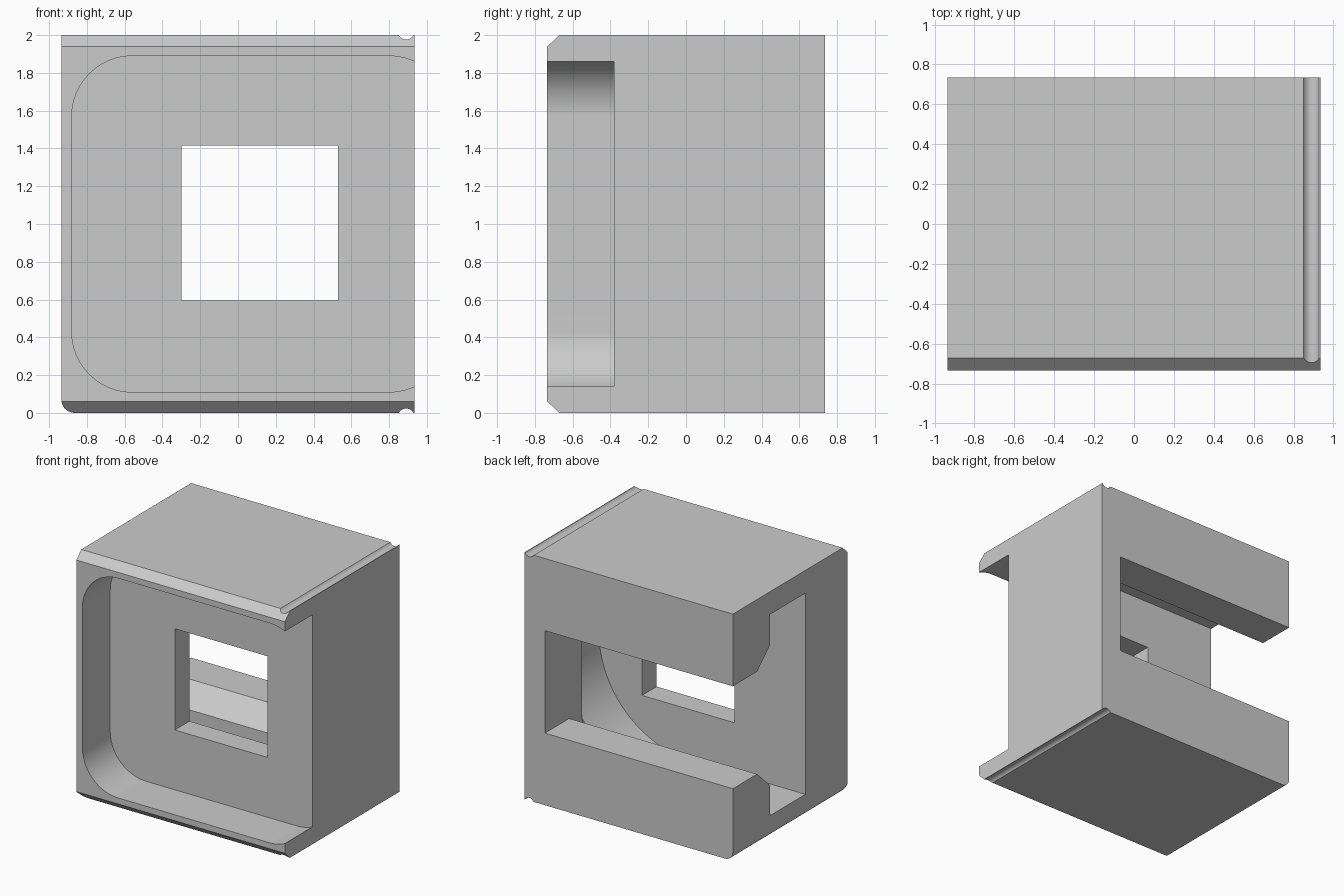
import bpy, bmesh
from math import cos, sin, pi, radians
from mathutils import Vector

cube = bpy.data.objects.get("Cube")
if cube:
    bpy.data.objects.remove(cube, do_unlink=True)

grey = bpy.data.materials.new("plain grey")
grey.use_nodes = True
GREY = (0.6, 0.6, 0.6, 1)
grey.diffuse_color = GREY
grey.node_tree.nodes["Principled BSDF"].inputs["Base Color"].default_value = GREY


def arc(cx, cz, r, start, end, steps):
    """Points on an arc, angles in degrees."""
    angles = [radians(start + (end - start) * i / steps) for i in range(steps + 1)]
    return [(cx + r * cos(a), cz + r * sin(a)) for a in angles]


def prism(name, outline, axis, low, high):
    """Extrude an outline along y (points are x, z) or along x (points are y, z)."""
    bm = bmesh.new()
    place = (lambda a, b: (a, low, b)) if axis == "y" else (lambda a, b: (low, a, b))
    face = bm.faces.new([bm.verts.new(place(a, b)) for a, b in outline])
    grown = bmesh.ops.extrude_face_region(bm, geom=[face])
    step = Vector((0, high - low, 0)) if axis == "y" else Vector((high - low, 0, 0))
    moved = [v for v in grown["geom"] if isinstance(v, bmesh.types.BMVert)]
    bmesh.ops.translate(bm, verts=moved, vec=step)
    bmesh.ops.recalc_face_normals(bm, faces=bm.faces)
    mesh = bpy.data.meshes.new(name)
    bm.to_mesh(mesh)
    bm.free()
    mesh.materials.append(grey)
    obj = bpy.data.objects.new(name, mesh)
    bpy.context.collection.objects.link(obj)
    return obj


def rect(a0, b0, a1, b1):
    return [(a0, b0), (a1, b0), (a1, b1), (a0, b1)]


LEFT, RIGHT, DEPTH, TOP = -0.935, 0.935, 0.735, 2.0

# Block outline: rounded lower corner, shallow grooves along the closed side
groove = dict(cx=0.89, r=0.045, steps=10)
outline = arc(LEFT + 0.07, 0.07, 0.07, 180, 270, 8)
outline += arc(cz=-0.022, start=150, end=30, **groove)
outline += [(RIGHT, 0), (RIGHT, TOP)]
outline += arc(cz=TOP + 0.022, start=-30, end=-150, **groove)
outline += [(LEFT, TOP)]
block = prism("slotted_block", outline, "y", -DEPTH, DEPTH)

cutters = []

# Front chamfers, top and bottom
for edge, out in ((0, -1), (TOP, 1)):
    wedge = [(-DEPTH - 0.05, edge - 0.115 * out + 0.005 * out),
             (-DEPTH + 0.115, edge + 0.05 * out),
             (-DEPTH - 0.05, edge + 0.05 * out)]
    cutters.append(prism("chamfer_cutter", wedge, "x", -1.2, 1.2))

# Rounded front recess, running out through the closed side
x0, x1, z0, z1, r = -0.88, 1.12, 0.11, 1.89, 0.32
recess = []
for cx, cz, start in ((x1 - r, z1 - r, 0), (x0 + r, z1 - r, 90),
                      (x0 + r, z0 + r, 180), (x1 - r, z0 + r, 270)):
    recess += arc(cx, cz, r, start, start + 90, 12)
cutters.append(prism("recess_cutter", recess, "y", -1, -0.38))

# Square window through the inner wall
cutters.append(prism("window_cutter", rect(-0.3, 0.595, 0.53, 1.415), "y", -0.6, 0))

# Round-ended inner chamber, open at one side
chamber = arc(0.1, 1, 0.815, -90, 90, 40) + [(-1.2, 1.815), (-1.2, 0.185)]
cutters.append(prism("chamber_cutter", chamber, "y", -0.193, 0.258))

# Rear neck that flares into the chamber
lower = [(1, 0.585), (0.425, 0.585), (0.258, 0.43), (0.25, 0.43)]
neck = lower + [(y, TOP - z) for y, z in reversed(lower)]
cutters.append(prism("neck_cutter", neck, "x", -1.2, 0.75))

# Carve the block and discard the cutters
bpy.context.view_layer.objects.active = block
block.select_set(True)
for cutter in cutters:
    cutter.hide_render = True
    cut = block.modifiers.new("cut", "BOOLEAN")
    cut.operation = "DIFFERENCE"
    cut.solver = "EXACT"
    cut.object = cutter
    bpy.ops.object.modifier_apply(modifier=cut.name)
    bpy.data.objects.remove(cutter, do_unlink=True)

bpy.ops.object.shade_smooth_by_angle(angle=radians(25))
weighted = block.modifiers.new("even_shading", "WEIGHTED_NORMAL")
weighted.keep_sharp = True
